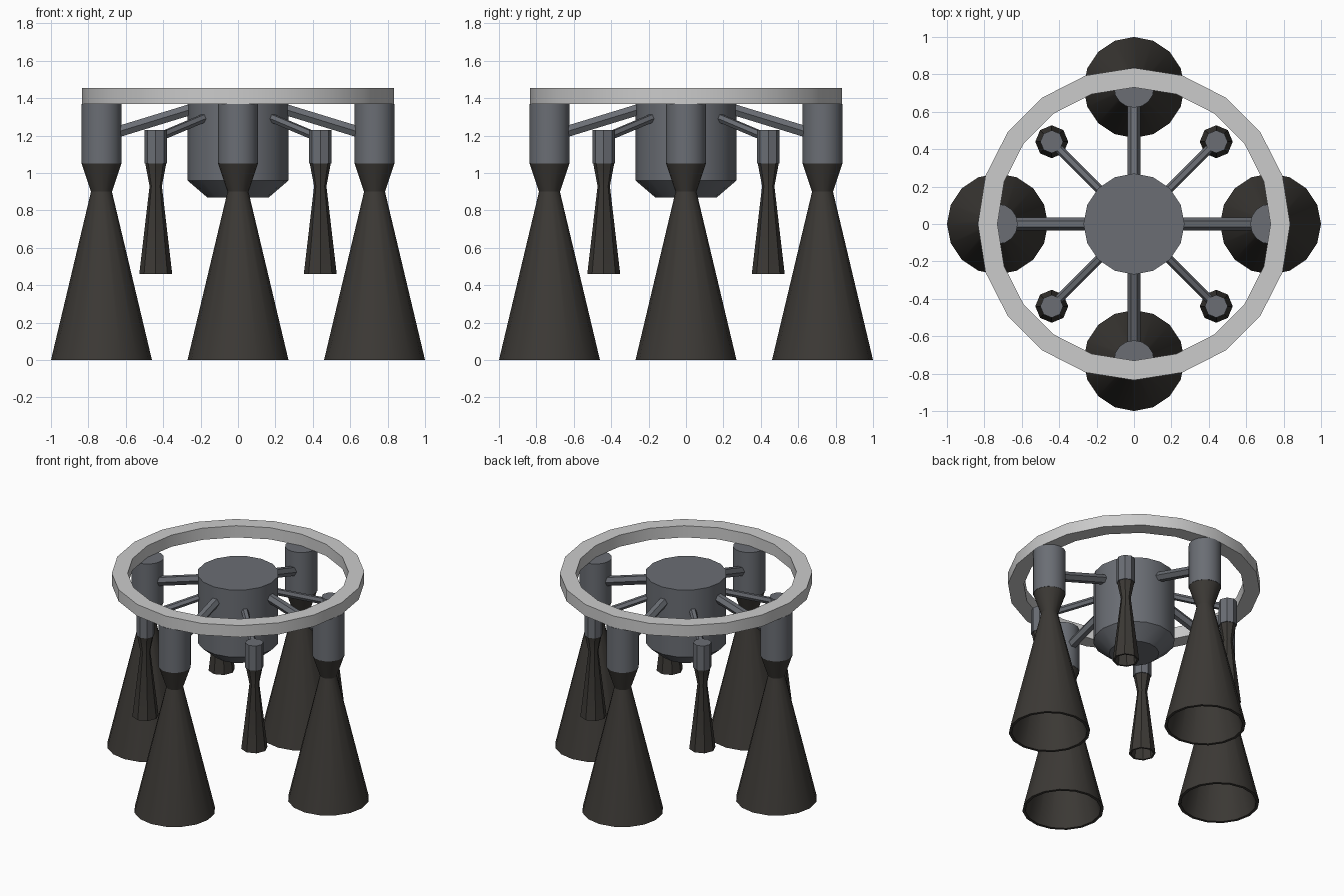
import bpy, bmesh
from math import radians, pi, cos, sin
from mathutils import Vector, Matrix

if "Cube" in bpy.data.objects:
    bpy.data.objects.remove(bpy.data.objects["Cube"])


def material(name, color):
    m = bpy.data.materials.new(name)
    m.diffuse_color = (*color, 1)
    m.use_nodes = True
    m.node_tree.nodes["Principled BSDF"].inputs["Base Color"].default_value = m.diffuse_color
    return m


METAL = material("blue_grey_metal", (0.145, 0.155, 0.175))
DARK = material("dark_nozzle", (0.045, 0.041, 0.036))
LIGHT = material("light_ring", (0.58, 0.59, 0.60))


def finish(name, bm, mat):
    bmesh.ops.recalc_face_normals(bm, faces=bm.faces)
    me = bpy.data.meshes.new(name)
    bm.to_mesh(me)
    bm.free()
    me.materials.append(mat)
    ob = bpy.data.objects.new(name, me)
    bpy.context.collection.objects.link(ob)
    bpy.ops.object.select_all(action='DESELECT')
    ob.select_set(True)
    bpy.context.view_layer.objects.active = ob
    bpy.ops.object.shade_smooth_by_angle(angle=radians(30))
    return ob


def lathe(name, profile, sides, mat, loc=(0, 0), closed=False):
    """Revolve (radius, z) points around z; open profiles get flat caps."""
    bm = bmesh.new()
    rings = [[bm.verts.new((loc[0] + r * cos(2 * pi * i / sides),
                            loc[1] + r * sin(2 * pi * i / sides), z))
              for i in range(sides)] for r, z in profile]
    pairs = list(zip(rings, rings[1:]))
    if closed:
        pairs.append((rings[-1], rings[0]))
    else:
        bm.faces.new(rings[0])
        bm.faces.new(rings[-1])
    for a, b in pairs:
        for i in range(sides):
            j = (i + 1) % sides
            bm.faces.new((a[i], a[j], b[j], b[i]))
    return finish(name, bm, mat)


def strut(name, angle, start, end, radius):
    """Six-sided rod between two (distance, z) points along a heading."""
    a = Vector((start[0] * cos(angle), start[0] * sin(angle), start[1]))
    b = Vector((end[0] * cos(angle), end[0] * sin(angle), end[1]))
    z = (b - a).normalized()
    x = Vector((-sin(angle), cos(angle), 0))   # corners point sideways
    rot = Matrix((x, z.cross(x), z)).transposed().to_4x4()
    bm = bmesh.new()
    bmesh.ops.create_cone(bm, cap_ends=True, segments=6, radius1=radius,
                          radius2=radius, depth=(b - a).length,
                          matrix=Matrix.Translation((a + b) / 2) @ rot @ Matrix.Rotation(radians(90), 4, 'Z'))
    return finish(name, bm, METAL)


# mounting ring and central tank
lathe("mounting_ring", [(0.835, 1.37), (0.835, 1.455), (0.73, 1.455), (0.73, 1.37)],
      20, LIGHT, closed=True)
lathe("central_body", [(0.165, 0.87), (0.27, 0.96), (0.27, 1.45)], 16, METAL)

# four large engines: housing, hollow bell, strut
for k in range(4):
    ang = k * pi / 2
    p = (0.73 * cos(ang), 0.73 * sin(ang))
    lathe(f"main_housing_{k+1}", [(0.108, 1.05), (0.108, 1.37)], 16, METAL, p)
    lathe(f"main_nozzle_{k+1}", [(0.106, 1.05), (0.056, 0.9), (0.27, 0.0),
                                 (0.25, 0.0), (0.04, 0.9)], 16, DARK, p)
    strut(f"main_strut_{k+1}", ang, (0.2, 1.356), (0.66, 1.215), 0.034)

# four small thrusters on the diagonals
for k in range(4):
    ang = pi / 4 + k * pi / 2
    p = (0.622 * cos(ang), 0.622 * sin(ang))
    lathe(f"small_housing_{k+1}", [(0.061, 1.05), (0.061, 1.23)], 8, METAL, p)
    lathe(f"small_nozzle_{k+1}", [(0.056, 1.05), (0.033, 0.93), (0.088, 0.46),
                                  (0.075, 0.46), (0.022, 0.92)], 8, DARK, p)
    strut(f"small_strut_{k+1}", ang, (0.22, 1.305), (0.59, 1.195), 0.024)
